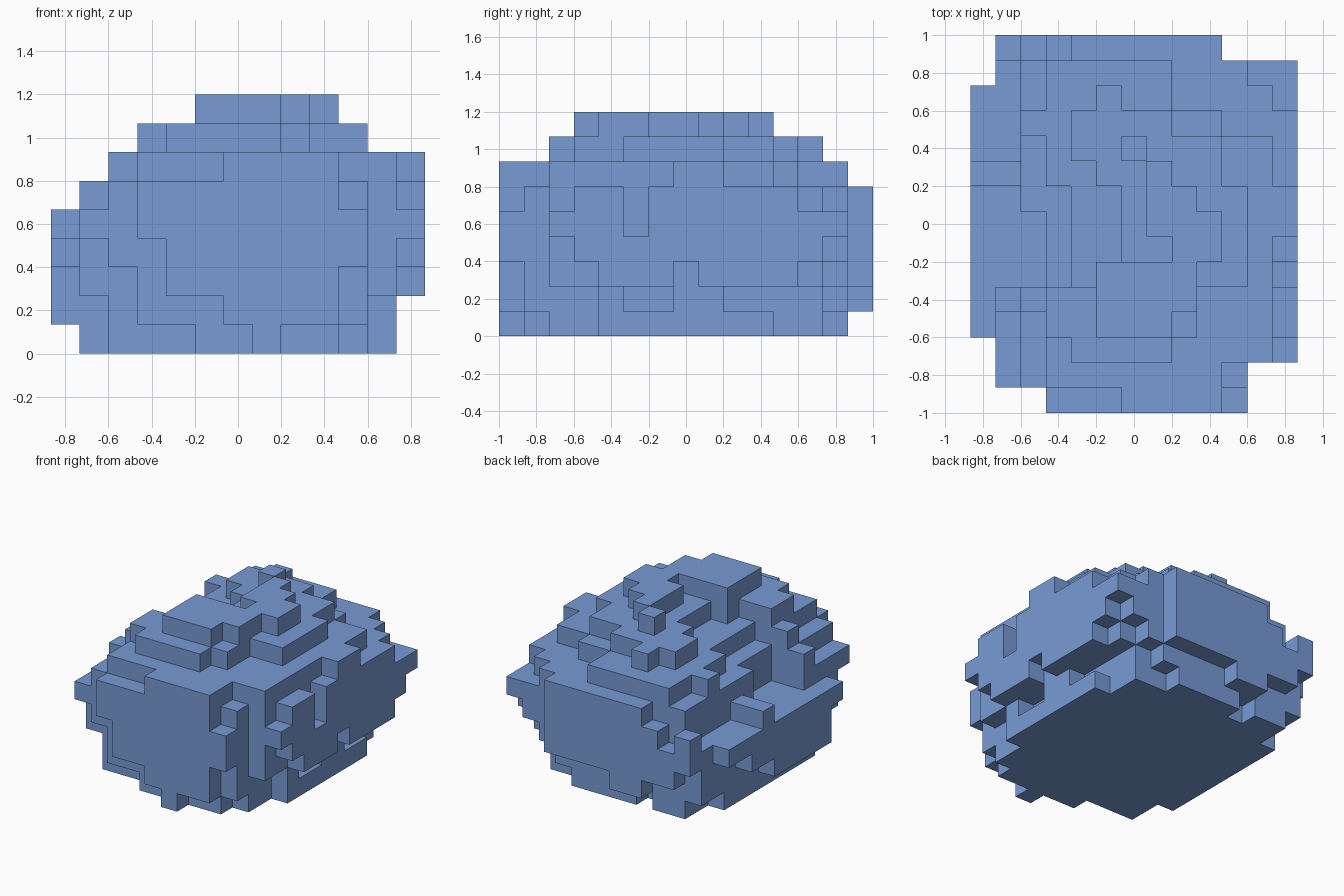
import bpy
import bmesh
import math
from mathutils import Vector

cube = bpy.data.objects.get("Cube")
if cube:
    bpy.data.objects.remove(cube, do_unlink=True)

# The boulder is carved on a grid of cubic cells
SIZE = Vector((13, 15, 9))
CELL = 2 / SIZE.y
cells = set()


def spread(span):
    """Cell indices of a half open span, or of one single cell."""
    return range(*span) if isinstance(span, tuple) else (span,)


def each_cell(x, y, z):
    return {(i, j, k) for i in spread(x) for j in spread(y) for k in spread(z)}


def add(x, y, z):
    cells.update(each_cell(x, y, z))


def cut(x, y, z):
    cells.difference_update(each_cell(x, y, z))


def build_foot():
    add(x=(2, 11), y=(2, 13), z=0)
    add(x=1, y=(4, 12), z=0)
    add(x=(5, 10), y=1, z=0)
    add(x=7, y=0, z=0)
    add(x=11, y=(4, 11), z=0)
    add(x=(2, 4), y=13, z=0)
    add(x=(5, 9), y=13, z=0)


def build_body():
    add(x=(1, 11), y=(1, 14), z=(1, 5))
    add(x=11, y=(2, 14), z=(2, 5))
    add(x=(2, 11), y=(1, 14), z=5)
    add(x=11, y=(2, 13), z=5)
    # undercut corners
    cut(x=1, y=1, z=(1, 4))
    cut(x=1, y=(2, 4), z=1)
    cut(x=2, y=1, z=(1, 3))
    cut(x=10, y=13, z=1)
    cut(x=11, y=13, z=2)
    # low ledges on the left flank
    add(x=11, y=4, z=1)
    add(x=11, y=(7, 9), z=1)


def build_front_face():
    add(x=(6, 10), y=0, z=(1, 7))
    add(x=(4, 10), y=0, z=(2, 6))
    add(x=3, y=0, z=(4, 6))
    add(x=10, y=0, z=(3, 5))


def build_back_face():
    add(x=(4, 6), y=14, z=1)
    add(x=(4, 10), y=14, z=(2, 6))
    add(x=3, y=14, z=(2, 5))
    add(x=2, y=14, z=(2, 4))
    add(x=1, y=14, z=(3, 5))


def build_left_flank():
    add(x=12, y=(4, 12), z=2)
    cut(x=12, y=7, z=2)
    add(x=12, y=(3, 13), z=3)
    add(x=12, y=(2, 14), z=4)
    add(x=12, y=(3, 12), z=5)
    cut(x=12, y=5, z=(4, 6))
    add(x=12, y=(7, 9), z=6)


def build_right_flank():
    add(x=0, y=(4, 9), z=1)
    add(x=0, y=(4, 11), z=2)
    add(x=0, y=(3, 13), z=3)
    # wide terrace with one low rib across it
    cut(x=1, y=(5, 14), z=4)
    cut(x=2, y=(5, 8), z=(4, 6))
    add(x=(0, 2), y=9, z=4)
    add(x=1, y=4, z=5)


def build_shoulder():
    add(x=(4, 12), y=(2, 11), z=6)
    add(x=(3, 10), y=1, z=6)
    add(x=3, y=(2, 5), z=6)
    add(x=2, y=4, z=6)
    add(x=3, y=(9, 11), z=6)
    add(x=(3, 8), y=(11, 14), z=6)
    add(x=2, y=11, z=6)
    add(x=(8, 10), y=11, z=6)


def build_crown():
    add(x=(4, 8), y=(2, 12), z=7)
    add(x=3, y=(3, 5), z=7)
    add(x=8, y=(3, 11), z=7)
    add(x=9, y=(5, 11), z=7)
    add(x=10, y=(5, 9), z=7)
    add(x=5, y=12, z=7)
    # sunken pit
    cut(x=4, y=(5, 10), z=7)
    cut(x=5, y=(6, 9), z=7)
    # broken top plate
    add(x=(5, 8), y=(3, 6), z=8)
    add(x=8, y=(4, 9), z=8)
    add(x=7, y=(7, 10), z=8)
    add(x=9, y=(6, 8), z=8)
    add(x=6, y=10, z=8)


def make_material(name, color):
    material = bpy.data.materials.new(name)
    material.use_nodes = True
    material.diffuse_color = color
    shader = material.node_tree.nodes["Principled BSDF"]
    shader.inputs["Base Color"].default_value = color
    shader.inputs["Roughness"].default_value = 0.9
    return material


def skin_cells(bm):
    """Make a quad wherever a filled cell meets an empty one."""
    corners = {}

    def corner(point):
        key = tuple(round(value) for value in point)
        if key not in corners:
            centred = Vector(key) - Vector((SIZE.x, SIZE.y, 0)) / 2
            corners[key] = bm.verts.new(centred * CELL)
        return corners[key]

    for cell in sorted(cells):
        middle = Vector(cell) + Vector((1, 1, 1)) / 2
        for axis in range(3):
            for sign in (-1, 1):
                normal = Vector((0, 0, 0))
                normal[axis] = sign
                neighbour = tuple(round(v) for v in Vector(cell) + normal)
                if neighbour in cells:
                    continue
                side = Vector((0, 0, 0))
                side[(axis + 1) % 3] = 1
                up = normal.cross(side)
                ring = (-side - up, side - up, side + up, up - side)
                bm.faces.new([corner(middle + (normal + r) / 2) for r in ring])


for build in (build_foot, build_body, build_front_face, build_back_face,
              build_left_flank, build_right_flank, build_shoulder, build_crown):
    build()

# Boulder mesh with flat, merged faces
bm = bmesh.new()
skin_cells(bm)
bmesh.ops.dissolve_limit(bm, angle_limit=math.radians(1),
                         verts=bm.verts, edges=bm.edges)
mesh = bpy.data.meshes.new("boulder")
bm.to_mesh(mesh)
bm.free()
mesh.materials.append(make_material("slate blue stone", (0.187, 0.326, 0.66, 1)))
boulder = bpy.data.objects.new("boulder", mesh)
bpy.context.collection.objects.link(boulder)
